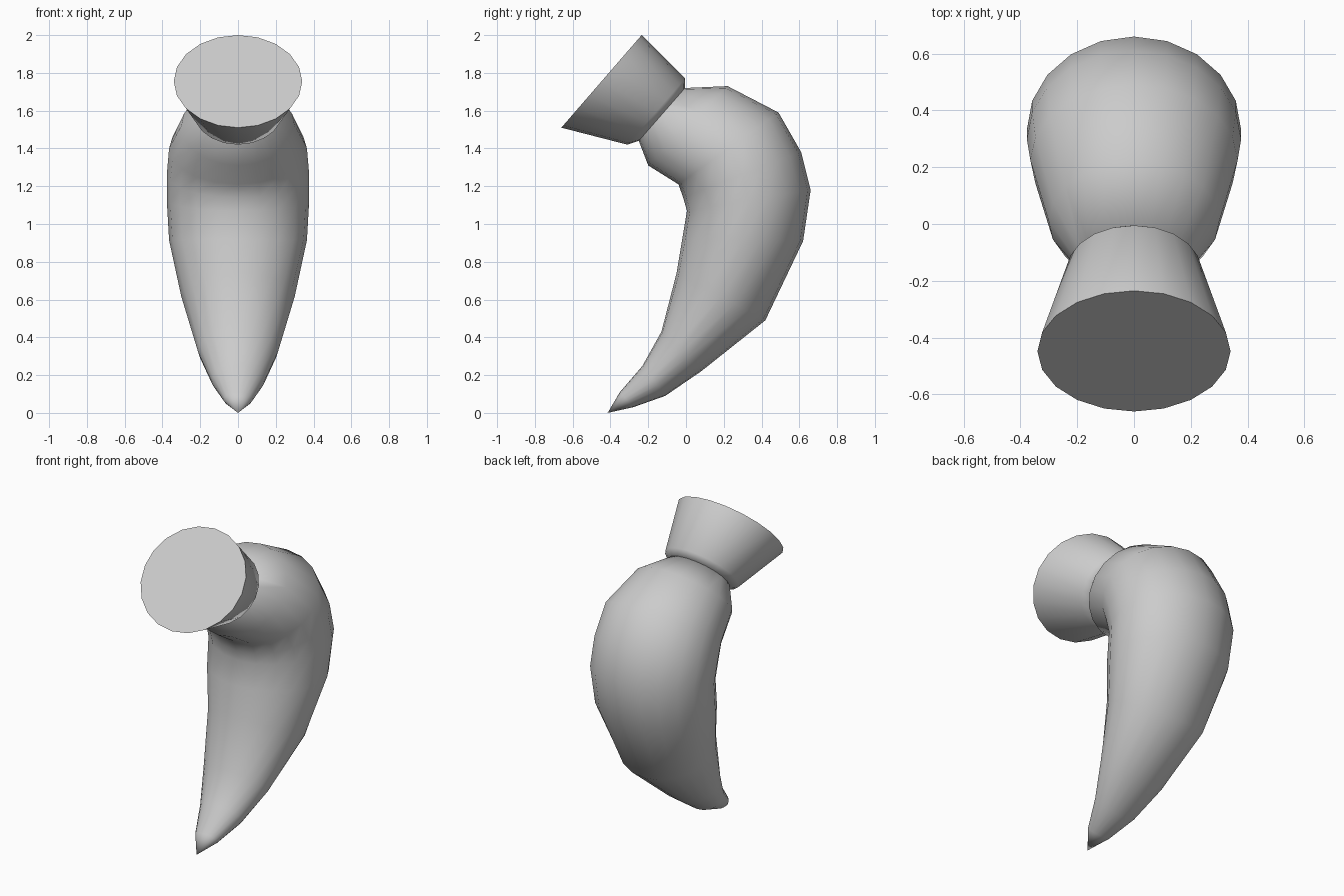
import bpy, bmesh
from math import sin, cos, pi, radians
from mathutils import Vector

if "Cube" in bpy.data.objects:
    bpy.data.objects.remove(bpy.data.objects["Cube"])

SIDES = 20


def loft(name, rings, tip=None):
    """Skin elliptical rings given as (inner y, inner z, outer y, outer z, half width)."""
    bm = bmesh.new()
    loops = []
    for iy, iz, oy, oz, w in rings:
        inner, outer = Vector((0, iy, iz)), Vector((0, oy, oz))
        mid, half = (inner + outer) / 2, (outer - inner) / 2
        loops.append([bm.verts.new(mid + half * cos(2 * pi * k / SIDES)
                                   + Vector((w * sin(2 * pi * k / SIDES), 0, 0)))
                      for k in range(SIDES)])
    for a, b in zip(loops, loops[1:]):
        for k in range(SIDES):
            n = (k + 1) % SIDES
            bm.faces.new((a[k], a[n], b[n], b[k]))
    bm.faces.new(loops[0])
    if tip:
        t = bm.verts.new((0, *tip))
        for k in range(SIDES):
            bm.faces.new((loops[-1][k], loops[-1][(k + 1) % SIDES], t))
    else:
        bm.faces.new(loops[-1])
    bmesh.ops.recalc_face_normals(bm, faces=bm.faces)
    mesh = bpy.data.meshes.new(name)
    bm.to_mesh(mesh)
    bm.free()
    ob = bpy.data.objects.new(name, mesh)
    bpy.context.collection.objects.link(ob)
    bpy.ops.object.select_all(action='DESELECT')
    ob.select_set(True)
    bpy.context.view_layer.objects.active = ob
    bpy.ops.object.shade_smooth_by_angle(angle=radians(50))
    return ob


# Curved horn body, from the neck down to the point
loft("horn_body", [
    (-0.25, 1.44, -0.005, 1.72, 0.20),
    (-0.20, 1.31, 0.22, 1.73, 0.30),
    (-0.04, 1.21, 0.49, 1.59, 0.365),
    (-0.015, 1.14, 0.61, 1.38, 0.377),
    (0.005, 1.07, 0.66, 1.18, 0.377),
    (-0.02, 0.92, 0.62, 0.91, 0.365),
    (-0.05, 0.74, 0.42, 0.49, 0.30),
    (-0.13, 0.43, 0.08, 0.22, 0.212),
    (-0.23, 0.25, -0.11, 0.09, 0.14),
    (-0.35, 0.11, -0.28, 0.03, 0.075),
], tip=(-0.415, 0.0))

# Flared stopper with a short step down to the neck
loft("stopper", [
    (-0.66, 1.51, -0.235, 2.0, 0.34),
    (-0.31, 1.42, -0.005, 1.77, 0.235),
    (-0.25, 1.44, -0.005, 1.72, 0.20),
])
